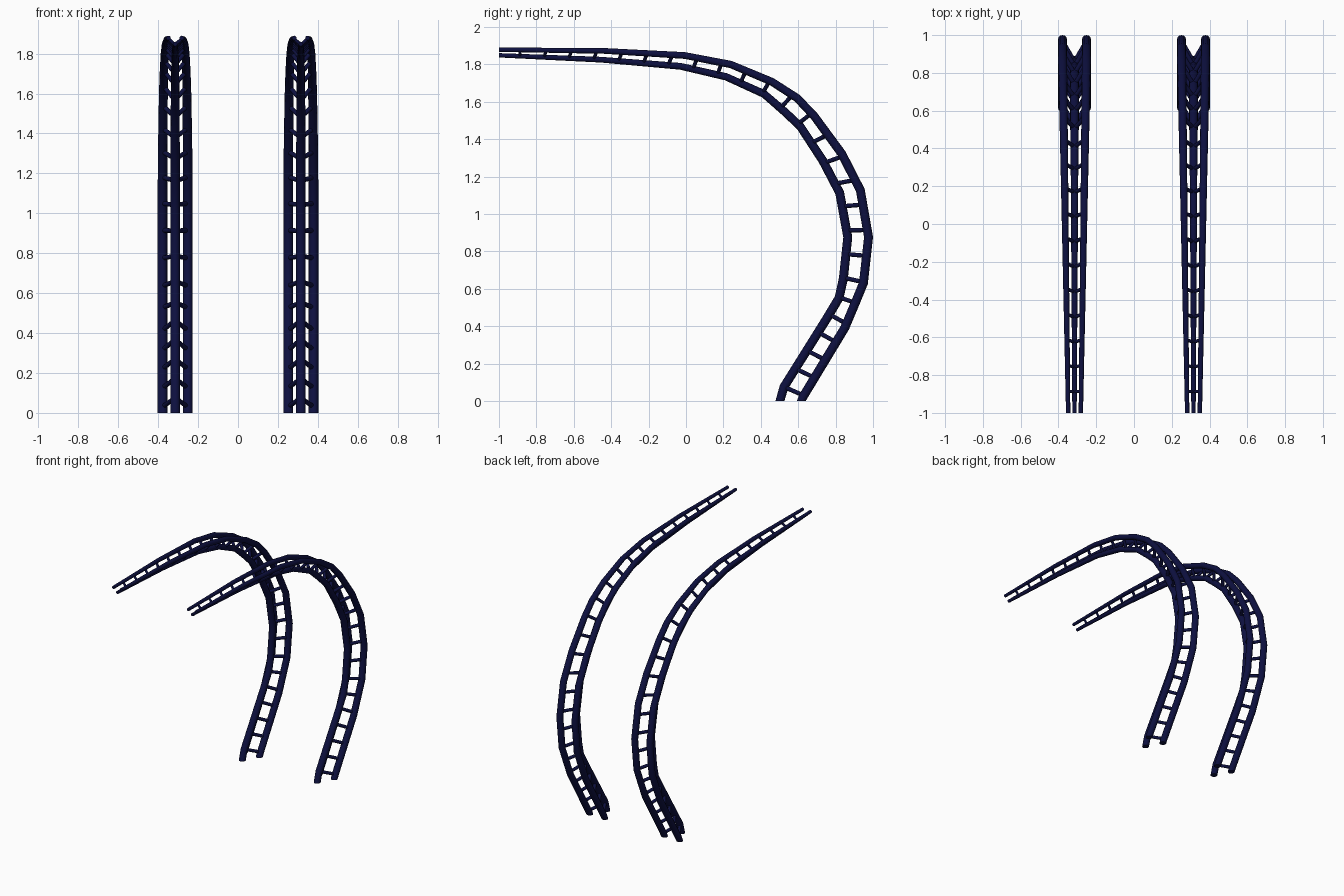
import bpy, bmesh, math
from mathutils import Vector

if "Cube" in bpy.data.objects:
    bpy.data.objects.remove(bpy.data.objects["Cube"])

CX = 0.315   # centre line of each arch
SIDES = 12

# Side profile stations: outer edge (y, z), inner edge (y, z)
ROWS = [
    (.64, 0, .478, 0), (.652, .02, .502, .085), (.87, .38, .736, .46),
    (.927, .515, .796, .56), (.972, .625, .818, .66), (1.0, .876, .841, .876),
    (.956, 1.13, .798, 1.11), (.855, 1.33, .71, 1.276), (.705, 1.535, .593, 1.455),
    (.61, 1.635, .51, 1.533), (.47, 1.725, .406, 1.624), (.245, 1.818, .208, 1.715),
    (0, 1.864, -.037, 1.773), (-.43, 1.886, -.46, 1.811), (-1, 1.89, -1, 1.837),
]

mat = bpy.data.materials.new("navy_paint")
mat.diffuse_color = (0.004, 0.005, 0.05, 1)
mat.use_nodes = True
mat.node_tree.nodes["Principled BSDF"].inputs["Base Color"].default_value = mat.diffuse_color

# Centre lines of the two outer chords and the single inner chord
left, right, inner, radii = [], [], [], []
for yo, zo, yi, zi in ROWS:
    w = min(.0875, .045 + .022 * (1 + yo)) if zo > 1 else .0875
    r = .024 - (.0875 - w) * .294
    a, b = Vector((CX, yo, zo)), Vector((CX, yi, zi))
    n = (b - a).normalized()
    left.append(a + n * r - Vector((w - r, 0, 0)))
    right.append(a + n * r + Vector((w - r, 0, 0)))
    inner.append(b - n * r)
    radii.append(r)


def sweep(bm, pts, rad, first=None, last=None):
    """Closed tube along a path lying in a plane of constant x, or a straight bar."""
    rings = []
    for i, p in enumerate(pts):
        d_in = (p - pts[i - 1]).normalized() if i else None
        d_out = (pts[i + 1] - p).normalized() if i < len(pts) - 1 else None
        if d_in is None:
            t = first or d_out
        elif d_out is None:
            t = last or d_in
        else:
            t = (d_in + d_out).normalized()
        u = Vector((1, 0, 0))
        u = (u - t * u.dot(t)).normalized()
        v = t.cross(u)
        rings.append([bm.verts.new(p + rad[i] * (u * math.cos(a) + v * math.sin(a)))
                      for a in (2 * math.pi * k / SIDES for k in range(SIDES))])
    for r0, r1 in zip(rings, rings[1:]):
        for k in range(SIDES):
            j = (k + 1) % SIDES
            bm.faces.new((r0[k], r0[j], r1[j], r1[k]))
    bm.faces.new(rings[0][::-1])
    bm.faces.new(rings[-1])


def finish(bm, name):
    """Make a mirrored, smooth-shaded object."""
    bmesh.ops.recalc_face_normals(bm, faces=bm.faces[:])
    me = bpy.data.meshes.new(name)
    bm.to_mesh(me)
    bm.free()
    me.materials.append(mat)
    ob = bpy.data.objects.new(name, me)
    bpy.context.collection.objects.link(ob)
    ob.modifiers.new("mirror", 'MIRROR').use_axis[0] = True
    bpy.ops.object.select_all(action='DESELECT')
    ob.select_set(True)
    bpy.context.view_layer.objects.active = ob
    bpy.ops.object.shade_smooth_by_angle(angle=math.radians(35))


# Three chords of each arch, cut flat at floor and front end
for name, path in (("outer_chord_a", left), ("outer_chord_b", right), ("inner_chord", inner)):
    bm = bmesh.new()
    sweep(bm, path, radii, Vector((0, 0, 1)), Vector((0, -1, 0)))
    finish(bm, name)

# V-shaped rungs joining the inner chord to both outer chords
bm = bmesh.new()
gap = 0.0
for i in range(1, len(ROWS) - 1):
    m0 = (left[i] + right[i]) / 4 + inner[i] / 2
    m1 = (left[i + 1] + right[i + 1]) / 4 + inner[i + 1] / 2
    length = (m1 - m0).length
    while gap < length:
        f = gap / length
        r = (radii[i] + (radii[i + 1] - radii[i]) * f) * .3 + .0045
        c = inner[i].lerp(inner[i + 1], f)
        for side in (left, right):
            sweep(bm, [c, side[i].lerp(side[i + 1], f)], [r, r])
        gap += .113 if m0.z + (m1.z - m0.z) * f < .6 else .134
    gap -= length
finish(bm, "rungs")
